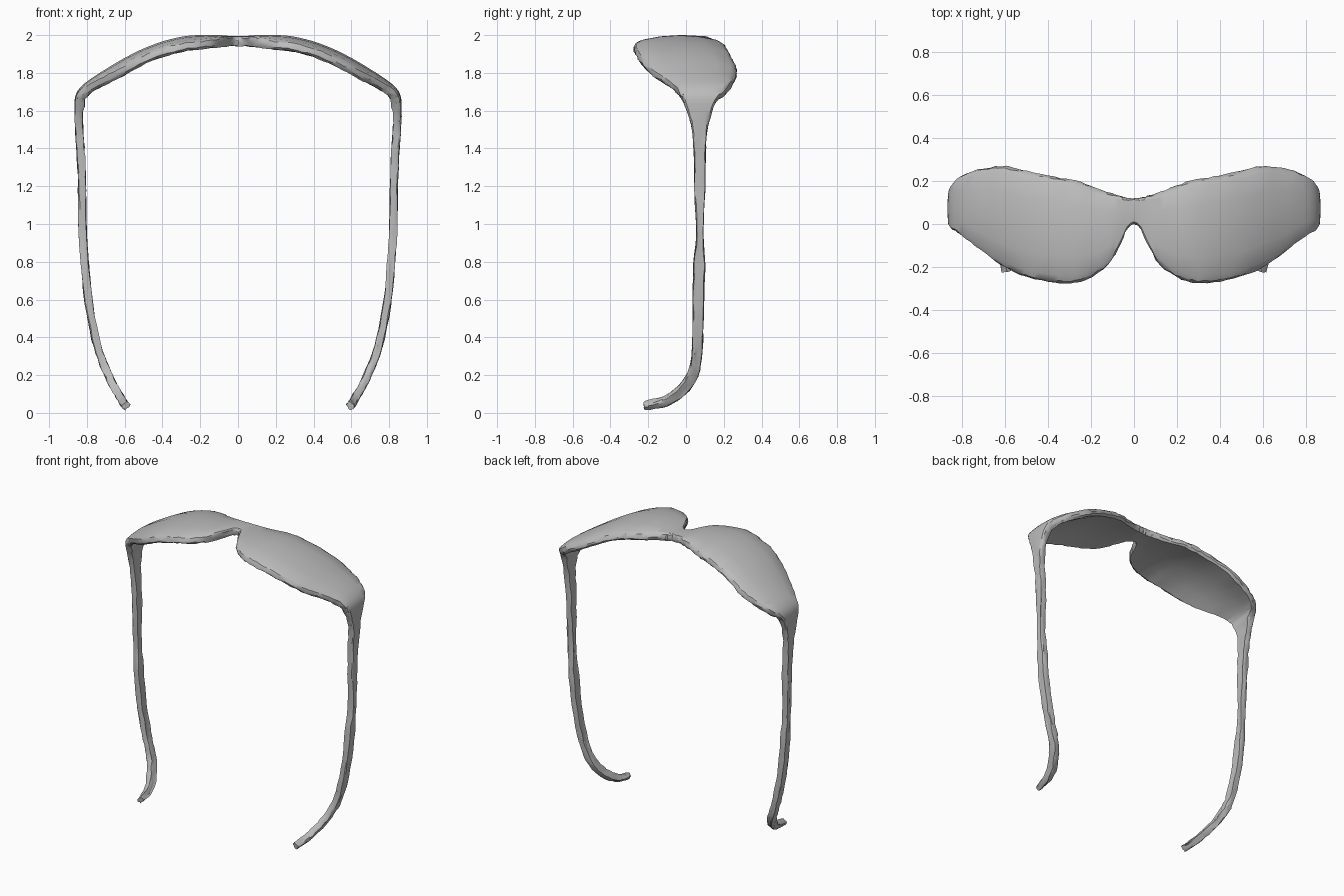
import bpy, bmesh, math, random
from mathutils import Vector

if "Cube" in bpy.data.objects:
    bpy.data.objects.remove(bpy.data.objects["Cube"])

random.seed(4)

grey = bpy.data.materials.new("plain_grey")
grey.diffuse_color = (0.5, 0.5, 0.5, 1)
grey.use_nodes = True
grey.node_tree.nodes["Principled BSDF"].inputs["Base Color"].default_value = grey.diffuse_color

# Half outline from the bridge to the temple: outer x, outer z, low y, high y
FRONT = [
    (0.00, 1.995, 0.00, 0.12), (0.03, 1.995, -0.02, 0.12),
    (0.06, 1.997, -0.09, 0.13), (0.10, 2.00, -0.165, 0.14),
    (0.17, 2.00, -0.23, 0.165), (0.25, 1.998, -0.265, 0.195),
    (0.33, 1.985, -0.275, 0.21), (0.42, 1.96, -0.265, 0.225),
    (0.52, 1.92, -0.245, 0.245), (0.62, 1.868, -0.205, 0.268),
    (0.70, 1.82, -0.15, 0.262), (0.77, 1.775, -0.09, 0.245),
    (0.825, 1.733, -0.05, 0.22), (0.857, 1.69, -0.03, 0.19),
    (0.866, 1.64, -0.01, 0.155),
]
# Half outline of the arm, from the temple down to the curled tip
ARM = [
    (0.864, 1.57, 0.015, 0.13), (0.86, 1.48, 0.035, 0.11),
    (0.852, 1.36, 0.042, 0.104), (0.846, 1.18, 0.045, 0.10),
    (0.842, 0.95, 0.055, 0.09), (0.83, 0.78, 0.04, 0.10),
    (0.81, 0.58, 0.036, 0.094), (0.775, 0.39, 0.035, 0.09),
    (0.742, 0.28, 0.028, 0.082), (0.708, 0.20, 0.01, 0.066),
    (0.675, 0.13, -0.032, 0.024), (0.642, 0.075, -0.09, -0.04),
    (0.622, 0.04, -0.16, -0.118), (0.608, 0.024, -0.235, -0.205),
]
# Rounded strip section: position across the width, depth through thickness
SECTION = [(-1, -.45), (-.96, -.15), (-.86, 0), (-.5, 0), (0, 0), (.5, 0),
           (.86, 0), (.96, -.15), (1, -.45), (1, -.7), (.94, -1), (.5, -1),
           (0, -1), (-.5, -1), (-.94, -1), (-1, -.7)]
STEPS = 3


def smooth_path(pts):
    """Catmull-Rom curve through the stations."""
    pts = [Vector(p) for p in pts]
    out = []
    for i in range(len(pts) - 1):
        a, b = pts[max(i - 1, 0)], pts[i]
        c, d = pts[i + 1], pts[min(i + 2, len(pts) - 1)]
        for k in range(STEPS):
            t = k / STEPS
            out.append(0.5 * (2 * b + (c - a) * t
                              + (2 * a - 5 * b + 4 * c - d) * t * t
                              + (3 * b - a - 3 * c + d) * t ** 3))
    return out + [pts[-1]]


def make_rings(path):
    """Place the section along the path, bowed slightly over wide parts."""
    centres = [Vector((p[0], (p[2] + p[3]) / 2, p[1])) for p in path]
    rings = []
    for i, c in enumerate(centres):
        tan = (centres[min(i + 1, len(path) - 1)]
               - centres[max(i - 1, 0)]).normalized()
        inward = Vector((tan.z, 0, -tan.x)).normalized()
        across = Vector((0, 1, 0))
        if c.z < 0.5:
            across = tan.cross(inward).normalized()
        half = (path[i][3] - path[i][2]) / 2
        thick = 0.05 if c.z > 1.6 else 0.04
        bow = 0.032 * min(1, (half / 0.22) ** 2)
        ring = []
        for u, n in SECTION:
            p = c + across * half * u + inward * (bow * u * u - thick * n)
            # Uneven hand-cut rim and arms
            if abs(u) > 0.9 or half < 0.06:
                p += Vector([random.uniform(-0.0035, 0.0035) for _ in "xyz"])
            ring.append(p)
        rings.append(ring)
    return rings


def make_strip(name, rings, cap_start=False, cap_end=False):
    bm = bmesh.new()
    loops = [[bm.verts.new(p) for p in r] for r in rings]
    n = len(SECTION)
    for a, b in zip(loops, loops[1:]):
        for j in range(n):
            k = (j + 1) % n
            bm.faces.new((a[j], b[j], b[k], a[k]))
    if cap_start:
        bm.faces.new(loops[0])
    if cap_end:
        bm.faces.new(loops[-1][::-1])
    bmesh.ops.recalc_face_normals(bm, faces=bm.faces)
    # Keep the upper shell facing outward
    bm.faces.ensure_lookup_table()
    mid = bm.faces[(len(rings) // 2) * n + 4]
    want = Vector((mid.calc_center_median().x, 0, mid.calc_center_median().z - 1))
    if mid.normal.dot(want) < 0:
        bmesh.ops.reverse_faces(bm, faces=bm.faces)
    me = bpy.data.meshes.new(name)
    bm.to_mesh(me)
    bm.free()
    me.materials.append(grey)
    ob = bpy.data.objects.new(name, me)
    bpy.context.collection.objects.link(ob)
    bpy.ops.object.select_all(action='DESELECT')
    ob.select_set(True)
    bpy.context.view_layer.objects.active = ob
    bpy.ops.object.shade_smooth_by_angle(angle=math.radians(28))
    return ob


# One continuous strip from tip to tip, split into the three parts
half_pts = FRONT + ARM
stations = [(-x, z, lo, hi) for x, z, lo, hi in half_pts[:0:-1]] + half_pts
rings = make_rings(smooth_path(stations))
arm_len = len(ARM) * STEPS
make_strip("left_arm", rings[:arm_len + 1], cap_start=True)
make_strip("lenses_and_bridge", rings[arm_len:-arm_len])
make_strip("right_arm", rings[-arm_len - 1:], cap_end=True)
